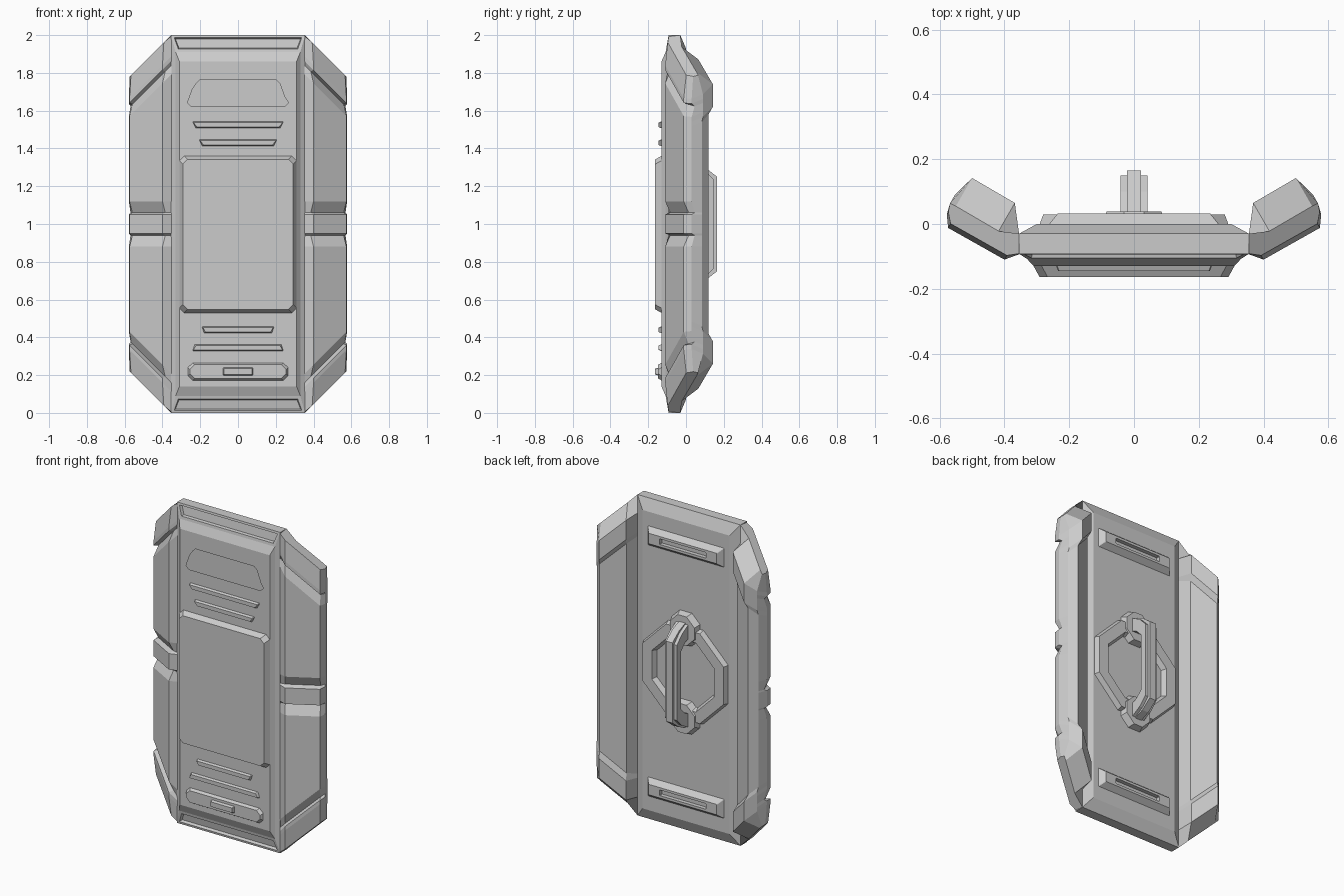
import bpy, bmesh, math
from math import copysign

cube = bpy.data.objects.get("Cube")
if cube:
    bpy.data.objects.remove(cube, do_unlink=True)

grey = bpy.data.materials.new("plain_grey")
grey.use_nodes = True
colour = (0.6, 0.6, 0.6, 1)
grey.diffuse_color = colour
grey.node_tree.nodes["Principled BSDF"].inputs["Base Color"].default_value = colour


def finish(name, bm):
    bmesh.ops.recalc_face_normals(bm, faces=bm.faces)
    mesh = bpy.data.meshes.new(name)
    bm.to_mesh(mesh)
    bm.free()
    mesh.materials.append(grey)
    obj = bpy.data.objects.new(name, mesh)
    bpy.context.collection.objects.link(obj)
    return obj


def loft_mesh(rings, closed=False):
    """Skin equal-length rings; cap the ends, or join last to first."""
    bm = bmesh.new()
    loops = [[bm.verts.new(p) for p in ring] for ring in rings]
    pairs = list(zip(loops, loops[1:]))
    if closed:
        pairs.append((loops[-1], loops[0]))
    else:
        bm.faces.new(loops[0])
        bm.faces.new(loops[-1])
    for a, b in pairs:
        for i in range(len(a)):
            j = (i + 1) % len(a)
            bm.faces.new((a[i], a[j], b[j], b[i]))
    return bm


def outline(low, high, z0, z1, c=0.003):
    """Trapezoid in x and z with clipped corners, symmetric about x = 0."""
    half = [(low - c, z0), (low, z0 + c), (high, z1 - c), (high - c, z1)]
    return half + [(-x, z) for x, z in reversed(half)]


def plate(name, pts, y0, y1, inset):
    mid = sum(z for x, z in pts) / len(pts)
    top = [(x - copysign(inset, x), y1, z - copysign(inset, z - mid)) for x, z in pts]
    return finish(name, loft_mesh([[(x, y0, z) for x, z in pts], top]))


def cut(target, cutter):
    cutter.hide_render = True
    mod = target.modifiers.new("cut", "BOOLEAN")
    mod.operation = "DIFFERENCE"
    mod.solver = "EXACT"
    mod.object = cutter
    bpy.context.view_layer.objects.active = target
    bpy.ops.object.modifier_apply(modifier=mod.name)
    bpy.data.objects.remove(cutter, do_unlink=True)


def flip(pts):
    return [(x, 2 - z) for x, z in pts]


# Central body: rectangular rings from front to back
FRONT, BACK = -0.13, 0.0
rings = []
for hx, edge, y in [(0.31, 0.14, FRONT), (0.33, 0.09, -0.108), (0.355, 0, -0.092),
                    (0.355, 0, -0.03), (0.3, 0.07, BACK)]:
    rings.append([(-hx, y, edge), (hx, y, edge), (hx, y, 2 - edge), (-hx, y, 2 - edge)])
bm = loft_mesh(rings)
bmesh.ops.recalc_face_normals(bm, faces=bm.faces)

# Sunken trim on the front slopes at top and bottom
for sign in (1, -1):
    slope = [f for f in bm.faces if f.normal.z * sign > 0.1 and f.normal.y < -0.5
             and (f.calc_center_median().z - 1) * sign > 0.94]
    bmesh.ops.inset_region(bm, faces=slope, thickness=0.022)
    bmesh.ops.inset_region(bm, faces=slope, thickness=0.008, depth=-0.018)
body = finish("shield_body", bm)

# Sunken window near the top of the front
cut(body, plate("window_cutter", outline(0.28, 0.235, 1.61, 1.775, 0.02),
                FRONT + 0.015, FRONT - 0.02, -0.03))

# Raised front details
plate("front_panel", outline(0.31, 0.31, 0.53, 1.36, 0.025), FRONT, -0.163, 0.018)
for low, high, z in [(0.225, 0.24, 1.525), (0.19, 0.205, 1.43),
                     (0.18, 0.19, 0.44), (0.24, 0.23, 0.345)]:
    plate("front_slat", outline(low, high, z - 0.018, z + 0.018), FRONT, -0.145, 0.006)
plate("lower_badge_base", outline(0.265, 0.265, 0.172, 0.265, 0.025), FRONT, -0.147, 0.01)
plate("lower_badge", outline(0.082, 0.082, 0.196, 0.242), -0.14, -0.164, 0.008)

# Slotted blocks on the back
for place in (list, flip):
    block = plate("back_block", place(outline(0.27, 0.27, 1.715, 1.85)), BACK - 0.01, 0.033, 0.035)
    cut(block, plate("slot_cutter", place(outline(0.16, 0.16, 1.765, 1.8)), 0.008, 0.05, 0))


# Octagonal ring on the back
def octagon(apothem, y):
    r = apothem / math.cos(math.pi / 8)
    angles = [math.pi / 8 + i * math.pi / 4 for i in range(8)]
    return [(r * math.cos(a), y, 1 + r * math.sin(a)) for a in angles]


finish("back_ring", loft_mesh([octagon(0.295, BACK - 0.01), octagon(0.28, 0.03),
                               octagon(0.215, 0.03), octagon(0.195, BACK - 0.01)], closed=True))

# Handle mounts and C-shaped grip
for place in (list, flip):
    plate("handle_mount", place(outline(0.1, 0.1, 1.17, 1.38, 0.055)), BACK - 0.01, 0.038, 0.015)
for name, hx, drop in [("handle_core", 0.022, 0), ("handle_sides", 0.042, 0.016)]:
    outer = [(0, 0.34), (0.1, 0.3 - drop), (0.165 - drop, 0.25 - drop)]
    inner = [(0.11, 0.18), (0.07, 0.22), (0, 0.25)]
    side = ([(y, 1 + d) for y, d in outer] + [(y, 1 - d) for y, d in reversed(outer)]
            + [(y, 1 - d) for y, d in reversed(inner)] + [(y, 1 + d) for y, d in inner])
    finish(name, loft_mesh([[(x, y, z) for y, z in side] for x in (-hx, hx)]))

# Side wings: a slanted slab section swept up, with V grooves and clipped ends.
# Each section point: x, y, how far it follows front cuts, how far it follows back cuts
SECTION = [(0.345, -0.09, 0, 0), (0.4, -0.11, 1, 0), (0.574, -0.012, 1, 0),
           (0.578, 0.03, 0.6, 0), (0.553, 0.09, 0, 0.3), (0.5, 0.142, 0, 1),
           (0.368, 0.065, 0, 1), (0.355, -0.03, 0, 0)]
# Each station: height at the inner edge, slant, front cut, back cut
UPPER = [(2, 1, 0.015, 0.1), (1.885, 1, 0, 0), (1.86, 1, 0, 0), (1.838, 1, 0.03, 0),
         (1.79, 1, 0, 0), (1.765, 1, 0, 0), (1.74, 1, 0, 0.025),
         (1.12, 0, 0, 0.025), (1.06, 0, 0.03, 0.025), (1.05, 0, 0, 0.025)]


def wing_ring(station, side, upper):
    height, slant, front, back = station
    ring = []
    for x, y, wf, wb in SECTION:
        push = wf * front - wb * back
        px, py = x - 0.5 * push, y + 0.87 * push
        z = height - slant * (px - 0.355)
        ring.append((side * px, py, min(z, 2) if upper else max(2 - z, 0)))
    return ring


for side, name in [(1, "left_wing"), (-1, "right_wing")]:
    sweep = [wing_ring(s, side, True) for s in UPPER]
    sweep += [wing_ring(s, side, False) for s in reversed(UPPER)]
    finish(name, loft_mesh(sweep))
